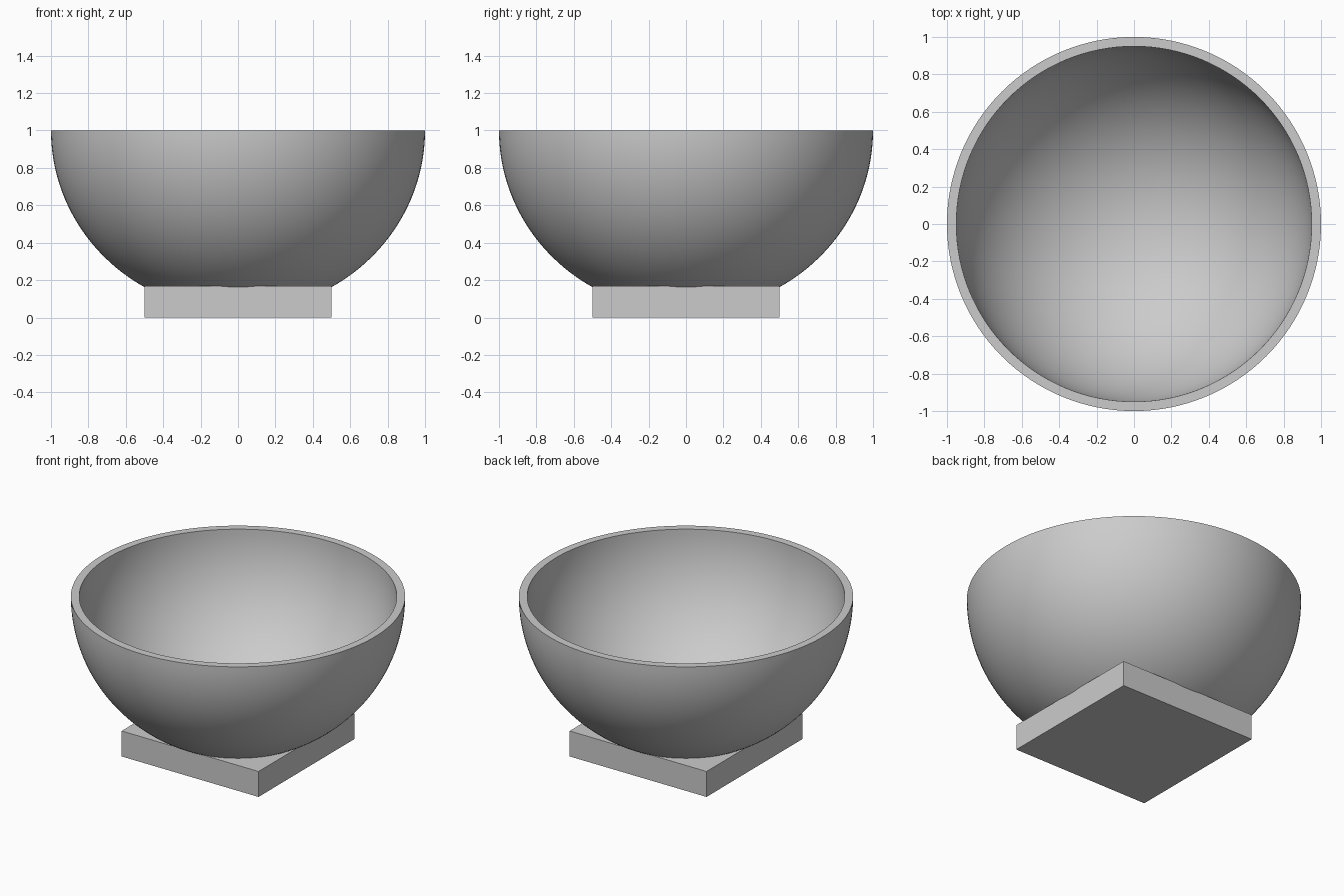
import bpy
import bmesh
import math
from mathutils import Matrix

if "Cube" in bpy.data.objects:
    bpy.data.objects.remove(bpy.data.objects["Cube"], do_unlink=True)

RADIUS, INNER, DEPTH, RIM_Z = 1.0, 0.95, 0.967, 1.0
FOOT_WIDTH, FOOT_HEIGHT = 1.0, 0.168
SEGMENTS, RINGS = 128, 40

grey = bpy.data.materials.new("plain_grey")
grey.use_nodes = True
grey.diffuse_color = (0.6, 0.6, 0.6, 1)
grey.node_tree.nodes["Principled BSDF"].inputs["Base Color"].default_value = grey.diffuse_color


def make_object(name, bm):
    mesh = bpy.data.meshes.new(name)
    bmesh.ops.recalc_face_normals(bm, faces=bm.faces)
    bm.to_mesh(mesh)
    bm.free()
    mesh.materials.append(grey)
    obj = bpy.data.objects.new(name, mesh)
    bpy.context.collection.objects.link(obj)
    return obj


def arc(radius):
    """Quarter profile from the bottom centre up to the rim."""
    steps = [i / RINGS * math.pi / 2 for i in range(RINGS + 1)]
    return [(radius * math.sin(a), 0, RIM_Z - radius * DEPTH * math.cos(a)) for a in steps]


def revolve(name, profile):
    bm = bmesh.new()
    verts = [bm.verts.new(p) for p in profile]
    edges = [bm.edges.new(pair) for pair in zip(verts, verts[1:])]
    bmesh.ops.spin(bm, geom=verts + edges, cent=(0, 0, 0), axis=(0, 0, 1),
                   angle=math.tau, steps=SEGMENTS)
    bmesh.ops.remove_doubles(bm, verts=bm.verts, dist=0.0001)
    return make_object(name, bm)


# Hollow bowl with a flat rim
bowl = revolve("bowl", arc(RADIUS) + arc(INNER)[::-1])
bpy.context.view_layer.objects.active = bowl
bowl.select_set(True)
bpy.ops.object.shade_smooth_by_angle(angle=math.radians(35))

# Square foot
bm = bmesh.new()
bmesh.ops.create_cube(bm, size=1, matrix=Matrix.Translation((0, 0, FOOT_HEIGHT / 2))
                      @ Matrix.Diagonal((FOOT_WIDTH, FOOT_WIDTH, FOOT_HEIGHT, 1)))
foot = make_object("square_foot", bm)

# Hollow the foot so it stays inside the wall of the bowl
cutter = revolve("foot_cutter", arc((RADIUS + INNER) / 2) + [(0, 0, RIM_Z)])
cutter.hide_render = True
cutter.hide_set(True)
cut = foot.modifiers.new("bowl_seat", "BOOLEAN")
cut.operation = "DIFFERENCE"
cut.solver = "EXACT"
cut.object = cutter
